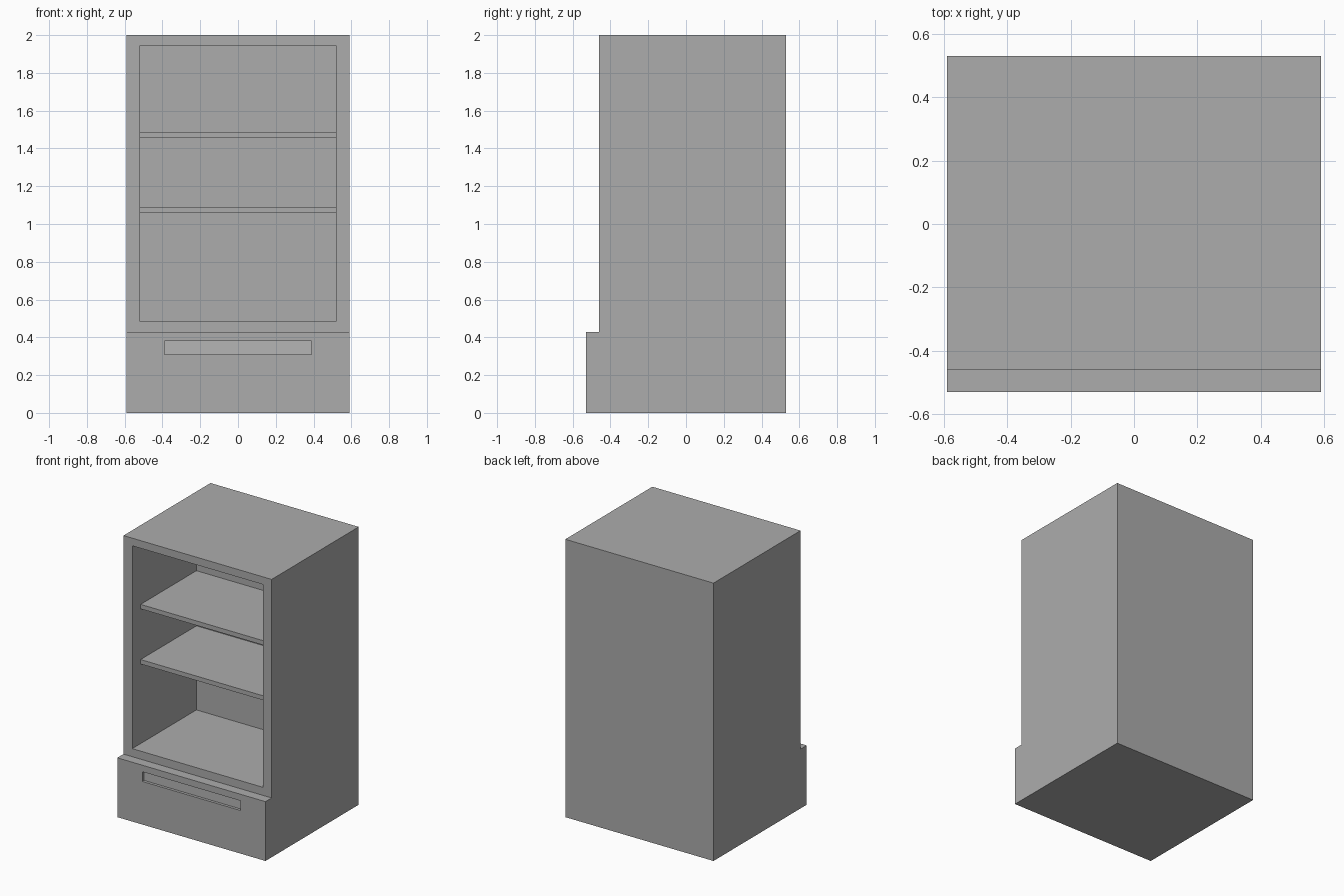
import bpy
import bmesh

cube = bpy.data.objects.get("Cube")
if cube:
    bpy.data.objects.remove(cube, do_unlink=True)


def make_material(name, level):
    material = bpy.data.materials.new(name)
    material.use_nodes = True
    colour = (level, level, level, 1)
    material.diffuse_color = colour
    material.node_tree.nodes["Principled BSDF"].inputs["Base Color"].default_value = colour
    return material


grey = make_material("medium grey", 0.415)
light_grey = make_material("lighter grey", 0.46)


def extrude_profile(name, points, half_width, material=grey):
    """Extrude a closed (y, z) profile symmetrically along x."""
    bm = bmesh.new()
    face = bm.faces.new([bm.verts.new((-half_width, y, z)) for y, z in points])
    result = bmesh.ops.extrude_face_region(bm, geom=[face])
    moved = [v for v in result["geom"] if isinstance(v, bmesh.types.BMVert)]
    bmesh.ops.translate(bm, verts=moved, vec=(2 * half_width, 0, 0))
    bmesh.ops.recalc_face_normals(bm, faces=bm.faces)
    mesh = bpy.data.meshes.new(name)
    bm.to_mesh(mesh)
    bm.free()
    mesh.materials.append(material)
    obj = bpy.data.objects.new(name, mesh)
    bpy.context.collection.objects.link(obj)
    return obj


def rectangle(y0, y1, z0, z1):
    return [(y0, z0), (y1, z0), (y1, z1), (y0, z1)]


def cut(target, cutter):
    """Subtract the cutter, apply the result and drop the cutter."""
    cutter.hide_render = True
    modifier = target.modifiers.new("cut", "BOOLEAN")
    modifier.operation = "DIFFERENCE"
    modifier.solver = "EXACT"
    modifier.object = cutter
    bpy.context.view_layer.objects.active = target
    bpy.ops.object.modifier_apply(modifier=modifier.name)
    bpy.data.objects.remove(cutter, do_unlink=True)


base_front, upper_front, back = -0.53, -0.46, 0.53
inner_back, inner_half = 0.27, 0.52
grip_back, grip_half = base_front + 0.028, 0.39

# Cabinet body with a deeper base
cabinet = extrude_profile("cabinet", [
    (base_front, 0), (back, 0), (back, 2),
    (upper_front, 2), (upper_front, 0.427), (base_front, 0.427)], 0.59)

# Open display compartment
cut(cabinet, extrude_profile(
    "compartment_cutter", rectangle(-0.7, inner_back, 0.485, 1.945), inner_half))

# Shallow grip recess in the base, lined with a lighter panel
cut(cabinet, extrude_profile(
    "grip_cutter", rectangle(-0.7, grip_back, 0.31, 0.38), grip_half))
extrude_profile("grip_panel", rectangle(grip_back - 0.008, grip_back, 0.31, 0.38),
                grip_half, light_grey)

# Shelves set back from the opening
for name, top in (("lower_shelf", 1.09), ("upper_shelf", 1.487)):
    extrude_profile(name, rectangle(-0.365, inner_back, top - 0.032, top), inner_half)
